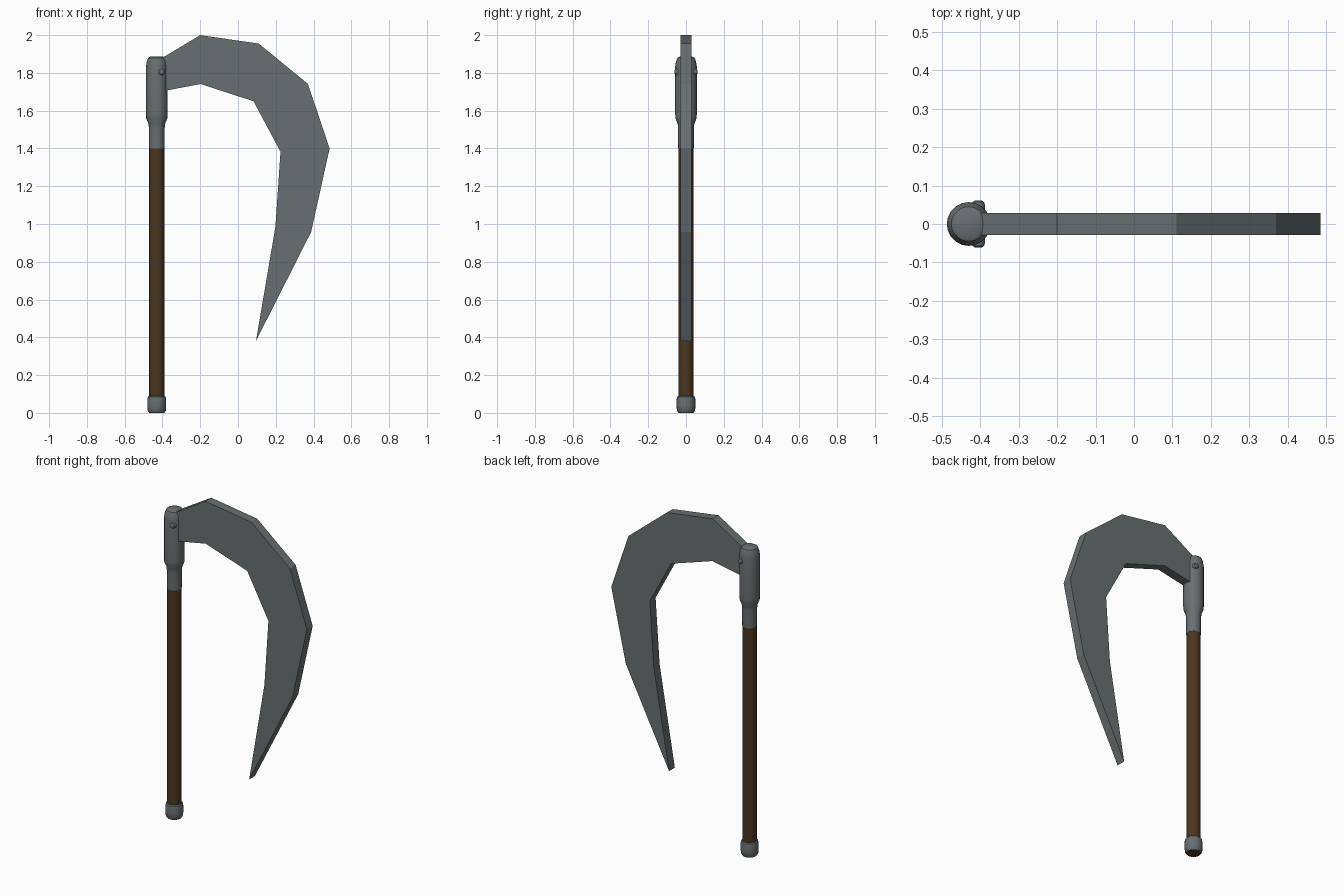
import bpy, bmesh, math

if "Cube" in bpy.data.objects:
    bpy.data.objects.remove(bpy.data.objects["Cube"])

def material(name, rgb):
    m = bpy.data.materials.new(name)
    m.diffuse_color = (*rgb, 1)
    m.use_nodes = True
    m.node_tree.nodes["Principled BSDF"].inputs["Base Color"].default_value = m.diffuse_color
    return m

steel = material("grey steel", (0.14, 0.16, 0.167))
wood = material("brown wood", (0.07, 0.036, 0.013))
POLE_X = -0.43

def finish(name, bm, mat, smooth=True):
    bmesh.ops.recalc_face_normals(bm, faces=bm.faces[:])
    me = bpy.data.meshes.new(name)
    bm.to_mesh(me)
    bm.free()
    me.materials.append(mat)
    ob = bpy.data.objects.new(name, me)
    bpy.context.collection.objects.link(ob)
    if smooth:
        bpy.ops.object.select_all(action='DESELECT')
        ob.select_set(True)
        bpy.context.view_layer.objects.active = ob
        bpy.ops.object.shade_smooth_by_angle(angle=math.radians(35))
    return ob

def turned(name, profile, mat, sides=20):
    """Closed round part from (radius, height) pairs."""
    bm = bmesh.new()
    rings = [[bm.verts.new((r * math.cos(math.tau * i / sides),
                            r * math.sin(math.tau * i / sides), z))
              for i in range(sides)] for r, z in profile]
    for a, b in zip(rings, rings[1:]):
        for i in range(sides):
            j = (i + 1) % sides
            bm.faces.new((a[i], a[j], b[j], b[i]))
    bm.faces.new(rings[0])
    bm.faces.new(rings[-1])
    ob = finish(name, bm, mat)
    ob.location.x = POLE_X
    return ob

# Wooden pole, steel butt cap and steel head socket
turned("pole", [(0.04, 0), (0.04, 1.405)], wood)
turned("butt_cap", [(0.041, 0.002), (0.048, 0.012), (0.05, 0.035), (0.05, 0.07),
                    (0.047, 0.085), (0.041, 0.09)], steel)
turned("head_socket", [(0.041, 1.4), (0.042, 1.51), (0.044, 1.53), (0.056, 1.56),
                       (0.057, 1.58), (0.057, 1.835), (0.053, 1.86),
                       (0.045, 1.88), (0.034, 1.886)], steel)

# Flat curved blade
outline = [(-0.405, 1.877), (-0.2, 2.0), (0.11, 1.955), (0.37, 1.742), (0.485, 1.4),
           (0.387, 0.957), (0.095, 0.38), (0.198, 0.985), (0.225, 1.383),
           (0.082, 1.65), (-0.198, 1.741), (-0.405, 1.702)]
bm = bmesh.new()
face = bm.faces.new([bm.verts.new((x, -0.028, z)) for x, z in outline])
new = bmesh.ops.extrude_face_region(bm, geom=[face])["geom"]
bmesh.ops.translate(bm, vec=(0, 0.056, 0),
                    verts=[v for v in new if isinstance(v, bmesh.types.BMVert)])
finish("blade", bm, steel, smooth=False)

# Rivet heads on both sides of the socket
for name, s in (("front_rivet", -1), ("back_rivet", 1)):
    rivet = turned(name, [(0.017, 0), (0.017, 0.05), (0.015, 0.057), (0.009, 0.061)], steel, 10)
    rivet.location = (-0.405, 0, 1.805)
    rivet.rotation_euler.x = -s * math.pi / 2
